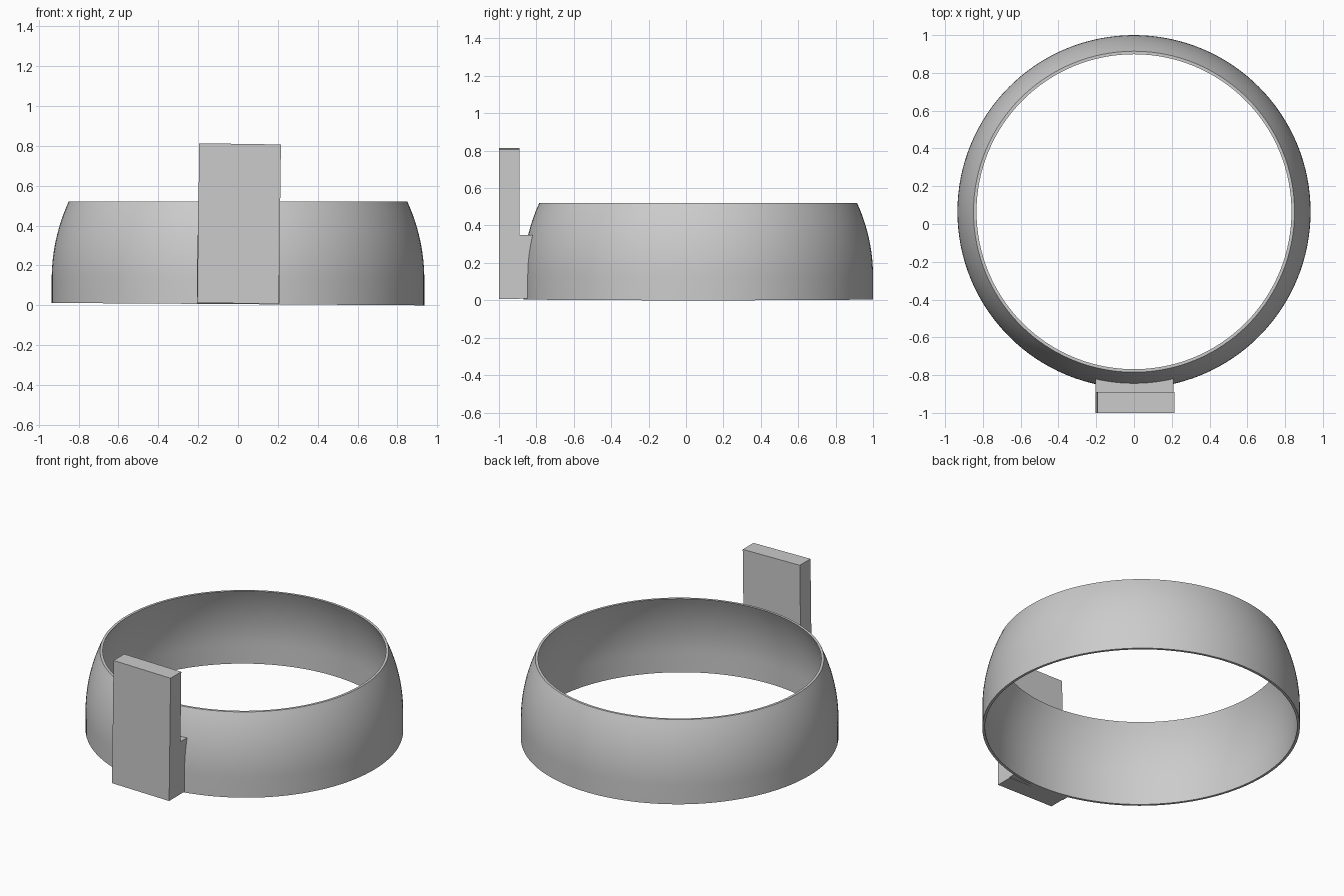
import bpy, bmesh, math

cube = bpy.data.objects.get("Cube")
if cube:
    bpy.data.objects.remove(cube)

grey = bpy.data.materials.new("plain grey")
grey.use_nodes = True
grey.diffuse_color = (0.6, 0.6, 0.6, 1)
grey.node_tree.nodes["Principled BSDF"].inputs["Base Color"].default_value = (0.6, 0.6, 0.6, 1)

RADIUS, CENTRE_Y, TOP, SPRING = 0.935, 0.065, 0.52, 0.13
WALL = 0.016


def band_radius(z):
    """Outer radius: upright at the foot, then a spherical curve inwards."""
    return math.sqrt(RADIUS ** 2 - max(0, z - SPRING) ** 2)


def finish(bm, name, smooth=False):
    bmesh.ops.recalc_face_normals(bm, faces=bm.faces)
    mesh = bpy.data.meshes.new(name)
    bm.to_mesh(mesh)
    bm.free()
    mesh.materials.append(grey)
    obj = bpy.data.objects.new(name, mesh)
    bpy.context.collection.objects.link(obj)
    if smooth:
        bpy.ops.object.select_all(action='DESELECT')
        obj.select_set(True)
        bpy.context.view_layer.objects.active = obj
        bpy.ops.object.shade_smooth_by_angle(angle=math.radians(30))
    return obj


def box(bm, x0, x1, y0, y1, z0, z1):
    geom = bmesh.ops.create_cube(bm, size=1)
    for v in geom["verts"]:
        v.co = (x1 if v.co.x > 0 else x0, y1 if v.co.y > 0 else y0, z1 if v.co.z > 0 else z0)


# Thin round band, lathed from a closed wall profile
bm = bmesh.new()
heights = [0] + [SPRING + (TOP - SPRING) * i / 12 for i in range(13)]
profile = [(band_radius(z), z) for z in heights]
profile += [(r - WALL, z) for r, z in reversed(profile)]
verts = [bm.verts.new((r, 0, z)) for r, z in profile]
edges = [bm.edges.new((v, verts[i - 1])) for i, v in enumerate(verts)]
bmesh.ops.spin(bm, geom=verts + edges, cent=(0, 0, 0), axis=(0, 0, 1),
               angle=math.tau, steps=128, use_duplicate=False)
bmesh.ops.remove_doubles(bm, verts=bm.verts, dist=0.0005)
for v in bm.verts:
    if v.co.z < 0.01:                       # slightly slanted foot
        v.co.z = 0.006 * (1 - v.co.x / RADIUS)
    v.co.y += CENTRE_Y
finish(bm, "round_band", smooth=True)

# Upright plate, leaning very slightly sideways
bm = bmesh.new()
box(bm, -0.205, 0.205, -1.0, -0.89, 0.01, 0.81)
for v in bm.verts:
    v.co.z -= 0.015 * v.co.x
    v.co.x += 0.013 * v.co.z
finish(bm, "upright_plate")

# Mounting block whose back follows the band
bm = bmesh.new()
box(bm, -0.205, 0.208, -0.895, -0.85, 0.01, 0.35)
for axis, count in ((0, 12), (2, 8)):
    along = [e for e in bm.edges
             if abs(e.verts[0].co[axis] - e.verts[1].co[axis]) > 0.02]
    bmesh.ops.subdivide_edges(bm, edges=along, cuts=count, use_grid_fill=True)
for v in bm.verts:
    if v.co.y > -0.87:
        r = band_radius(v.co.z) - WALL / 2
        v.co.y = CENTRE_Y - math.sqrt(r * r - v.co.x ** 2)
finish(bm, "mounting_block")
